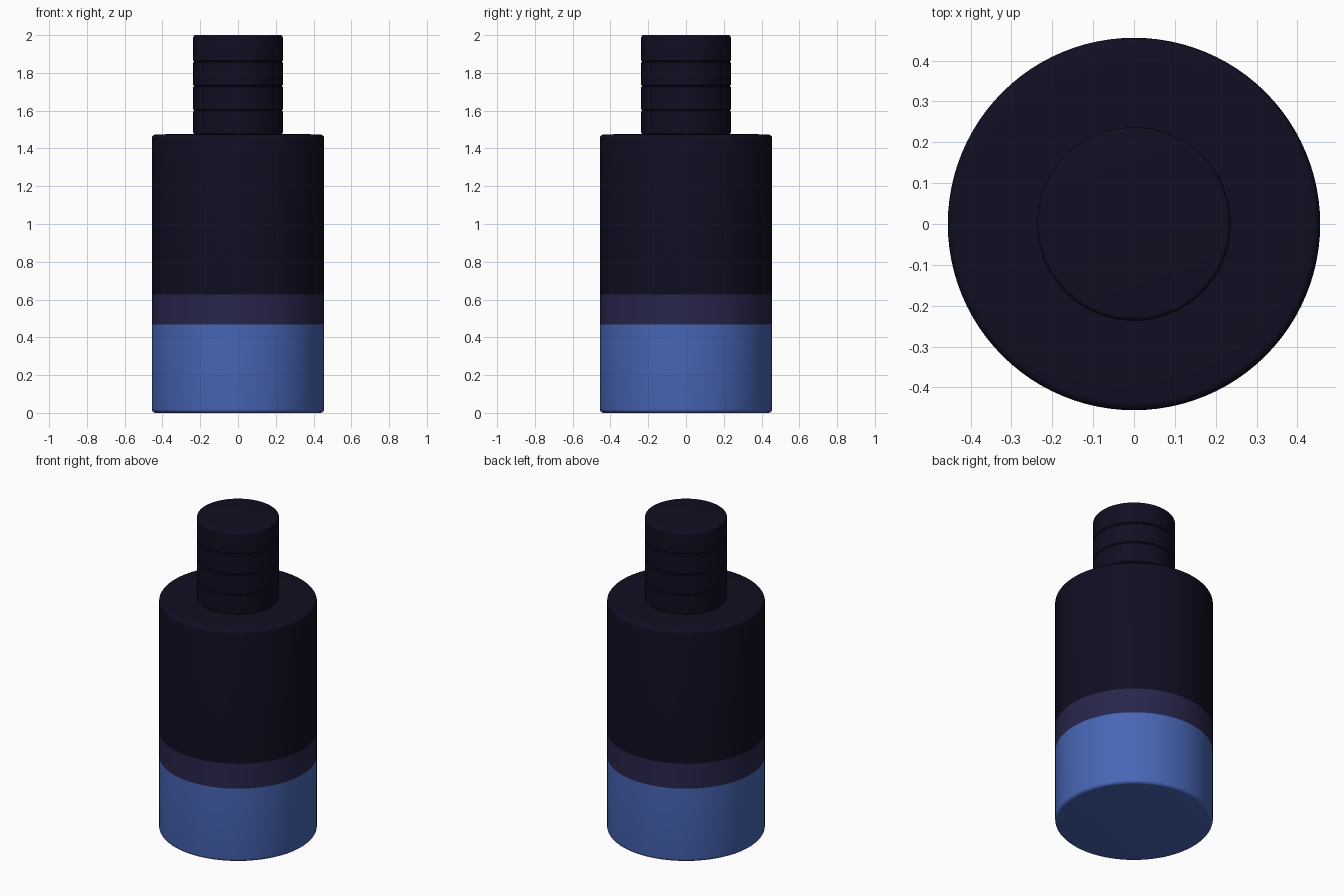
import bpy, math

if "Cube" in bpy.data.objects:
    bpy.data.objects.remove(bpy.data.objects["Cube"])

def material(name, rgb):
    m = bpy.data.materials.new(name)
    m.diffuse_color = (*rgb, 1)
    m.use_nodes = True
    m.node_tree.nodes["Principled BSDF"].inputs["Base Color"].default_value = m.diffuse_color
    return m

black = material("dark navy", (0.0046, 0.0046, 0.0160))
purple = material("dusky purple", (0.021, 0.0185, 0.070))
blue = material("mid blue", (0.065, 0.133, 0.47))

def lathe(name, profile, mats, rule=lambda z: 0, sides=96):
    """Spin an (r, z) profile around z, with flat caps at both ends."""
    verts, faces = [], []
    for r, z in profile:
        for i in range(sides):
            a = 2 * math.pi * i / sides
            verts.append((r * math.cos(a), r * math.sin(a), z))
    for k in range(len(profile) - 1):
        for i in range(sides):
            j = (i + 1) % sides
            faces.append((k * sides + i, k * sides + j, (k + 1) * sides + j, (k + 1) * sides + i))
    faces.append(tuple(reversed(range(sides))))
    top = (len(profile) - 1) * sides
    faces.append(tuple(range(top, top + sides)))
    me = bpy.data.meshes.new(name)
    me.from_pydata(verts, [], faces)
    for m in mats:
        me.materials.append(m)
    for p in me.polygons:
        p.material_index = rule(p.center.z)
    ob = bpy.data.objects.new(name, me)
    bpy.context.collection.objects.link(ob)
    bpy.ops.object.select_all(action='DESELECT')
    ob.select_set(True)
    bpy.context.view_layer.objects.active = ob
    bpy.ops.object.shade_smooth_by_angle(angle=math.radians(35))
    return ob

def corner(r, z, b, top, n=5):
    """Rounded outer edge, listed from low to high."""
    pts = []
    for i in range(n + 1):
        t = i / n * math.pi / 2
        if top:
            pts.append((r - b + b * math.cos(t), z - b + b * math.sin(t)))
        else:
            pts.append((r - b + b * math.sin(t), z + b - b * math.cos(t)))
    return pts

# Bottle body: blue base, purple band, dark upper part
R = 0.456
body = corner(R, 0, 0.02, False) + [(R, 0.468), (R, 0.627)] + corner(R, 1.474, 0.02, True)
body += [(0.345, 1.476), (0.20, 1.476)]
lathe("bottle_body", body, [blue, purple, black],
      lambda z: 0 if z < 0.468 else 1 if z < 0.627 else 2)

# Cap with three fine grooves
C = 0.237
cap = corner(C, 1.474, 0.012, False)
for z in (1.60, 1.73, 1.86):
    cap += [(C, z - 0.005), (C - 0.005, z), (C, z + 0.005)]
cap += corner(C, 2.0, 0.012, True)
lathe("bottle_cap", cap, [black])
